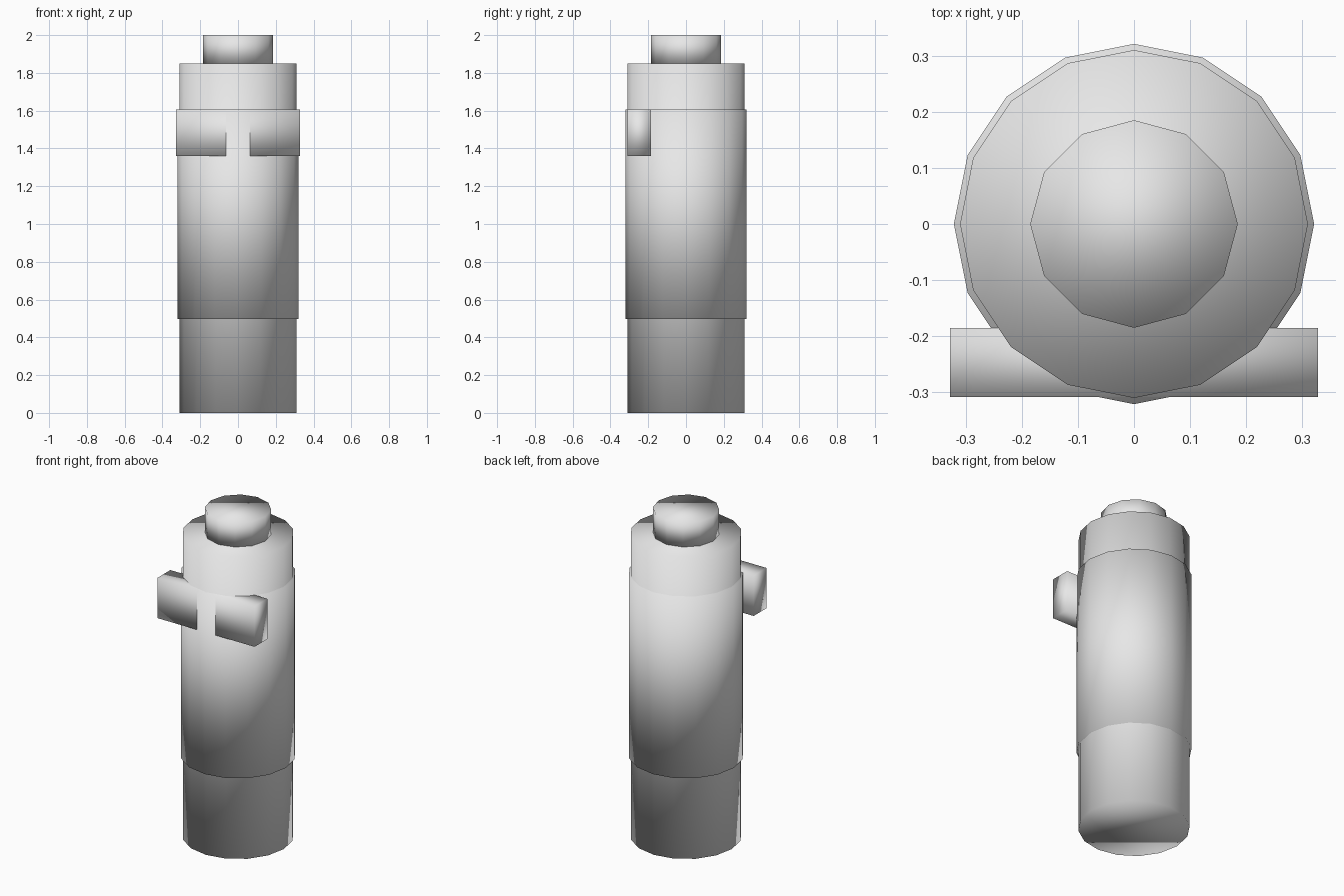
import bpy

if "Cube" in bpy.data.objects:
    bpy.data.objects.remove(bpy.data.objects["Cube"])

grey = bpy.data.materials.new("light grey")
grey.diffuse_color = (0.8, 0.8, 0.8, 1)
grey.use_nodes = True
grey.node_tree.nodes["Principled BSDF"].inputs["Base Color"].default_value = grey.diffuse_color


def finish(name):
    """Name the new part, shade it fully smooth and colour it."""
    ob = bpy.context.object
    ob.name = name
    ob.data.materials.append(grey)
    for p in ob.data.polygons:
        p.use_smooth = True
    return ob


def cylinder(name, sides, radius, z0, z1):
    bpy.ops.mesh.primitive_cylinder_add(vertices=sides, radius=radius, depth=z1 - z0,
                                        location=(0, 0, (z0 + z1) / 2))
    return finish(name)


# Main tube, with a wider sleeve around its middle and a button on top
cylinder("body", 16, 0.31, 0, 1.85)
cylinder("sleeve", 16, 0.321, 0.498, 1.605)
cylinder("button", 12, 0.185, 1.85, 2.0)

# Cross bar set into the front of the sleeve
bpy.ops.mesh.primitive_cube_add(size=1, location=(0, -0.247, 1.483))
bar = bpy.context.object
bar.scale = (0.656, 0.123, 0.247)
bpy.ops.object.transform_apply(location=False, rotation=False, scale=True)
finish("cross_bar")
